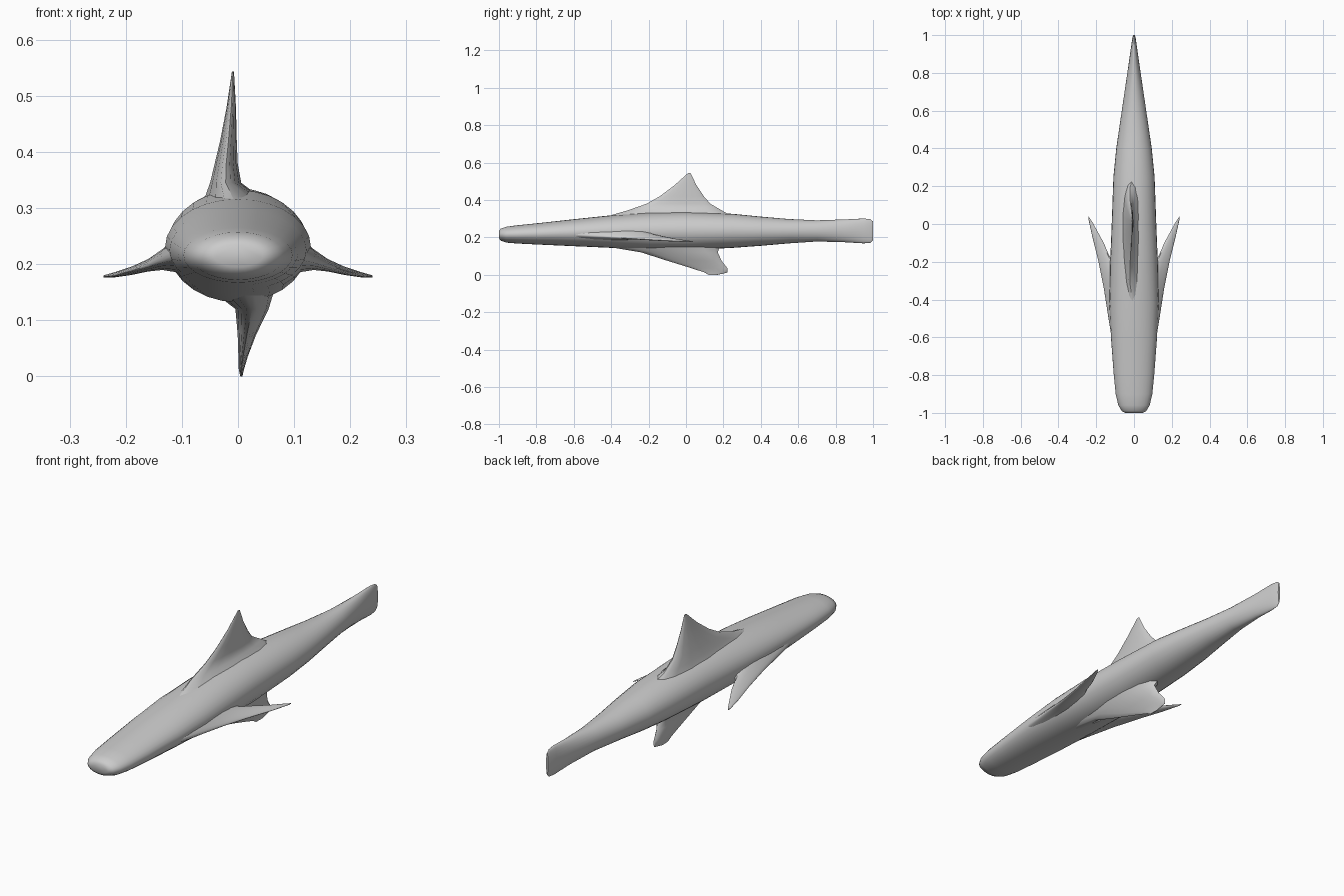
import bpy, bmesh
from math import sin, cos, pi, radians


def loft(name, rings):
    """Skin a list of closed point rings into a smooth, capped object."""
    bm = bmesh.new()
    loops = [[bm.verts.new(p) for p in ring] for ring in rings]
    n = len(loops[0])
    for a, b in zip(loops, loops[1:]):
        for i in range(n):
            j = (i + 1) % n
            bm.faces.new((a[i], a[j], b[j], b[i]))
    bm.faces.new(loops[0])
    bm.faces.new(loops[-1])
    bmesh.ops.recalc_face_normals(bm, faces=bm.faces[:])
    mesh = bpy.data.meshes.new(name)
    bm.to_mesh(mesh)
    bm.free()
    ob = bpy.data.objects.new(name, mesh)
    bpy.context.collection.objects.link(ob)
    bpy.context.view_layer.objects.active = ob
    bpy.ops.object.select_all(action='DESELECT')
    ob.select_set(True)
    bpy.ops.object.shade_smooth_by_angle(angle=radians(50))
    return ob


def fin(name, sections, place, n=16):
    """Lens-shaped sections: span, leading y, trailing y, half thickness, offset."""
    rings = []
    for s, y0, y1, t, off in sections:
        ring = []
        for i in range(n):
            a = 2 * pi * i / n
            u = 0.5 + 0.5 * cos(a)
            y = y0 + (y1 - y0) * u
            ring.append(place(s, y, off + t * sin(a) * (0.75 + 0.35 * u)))
        rings.append(ring)
    return loft(name, rings)


# Body: y, half width, bottom z, top z
body_sections = [
    (-1.0, 0.045, 0.195, 0.235), (-0.99, 0.065, 0.182, 0.247),
    (-0.96, 0.083, 0.172, 0.257), (-0.9, 0.097, 0.167, 0.265),
    (-0.8, 0.107, 0.162, 0.275), (-0.6, 0.122, 0.153, 0.297),
    (-0.42, 0.13, 0.145, 0.316), (-0.2, 0.126, 0.132, 0.332),
    (0.0, 0.118, 0.132, 0.335), (0.25, 0.109, 0.144, 0.326),
    (0.4, 0.094, 0.155, 0.311), (0.55, 0.072, 0.168, 0.298),
    (0.7, 0.05, 0.178, 0.291), (0.85, 0.028, 0.174, 0.296),
    (0.95, 0.014, 0.168, 0.301), (0.985, 0.009, 0.171, 0.297),
    (1.0, 0.005, 0.185, 0.285),
]
SIDES = 28
loft("body", [[(w * cos(2 * pi * i / SIDES), y,
                (b + t) / 2 + (t - b) / 2 * sin(2 * pi * i / SIDES))
               for i in range(SIDES)] for y, w, b, t in body_sections])

# Upper fin, leaning slightly to one side
fin("dorsal_fin", [
    (0.27, -0.6, 0.3, 0.09, 0.0), (0.31, -0.43, 0.25, 0.062, -0.005),
    (0.345, -0.31, 0.19, 0.03, -0.022), (0.38, -0.21, 0.13, 0.022, -0.021),
    (0.42, -0.14, 0.095, 0.016, -0.017), (0.48, -0.06, 0.055, 0.009, -0.012),
    (0.543, 0.01, 0.025, 0.002, -0.009),
], lambda s, y, o: (o, y, s))

# Lower fin, swept back
fin("ventral_fin", [
    (0.19, -0.6, 0.2, 0.09, 0.0), (0.15, -0.42, 0.18, 0.058, 0.01),
    (0.12, -0.24, 0.17, 0.032, 0.025), (0.075, -0.1, 0.19, 0.018, 0.016),
    (0.035, 0.03, 0.222, 0.009, 0.009), (0.012, 0.1, 0.222, 0.005, 0.006),
    (0.0, 0.12, 0.17, 0.002, 0.006),
], lambda s, y, o: (o, y, s))

# Pair of swept side fins
for side, label in ((-1, "left"), (1, "right")):
    fin(label + "_side_fin", [
        (0.07, -0.75, -0.2, 0.05, 0.225), (0.115, -0.62, -0.19, 0.032, 0.216),
        (0.135, -0.5, -0.16, 0.02, 0.208), (0.16, -0.34, -0.1, 0.012, 0.198),
        (0.19, -0.19, -0.045, 0.008, 0.188), (0.22, -0.07, 0.01, 0.005, 0.181),
        (0.24, 0.02, 0.04, 0.002, 0.178),
    ], lambda s, y, o: (side * s, y, o))
